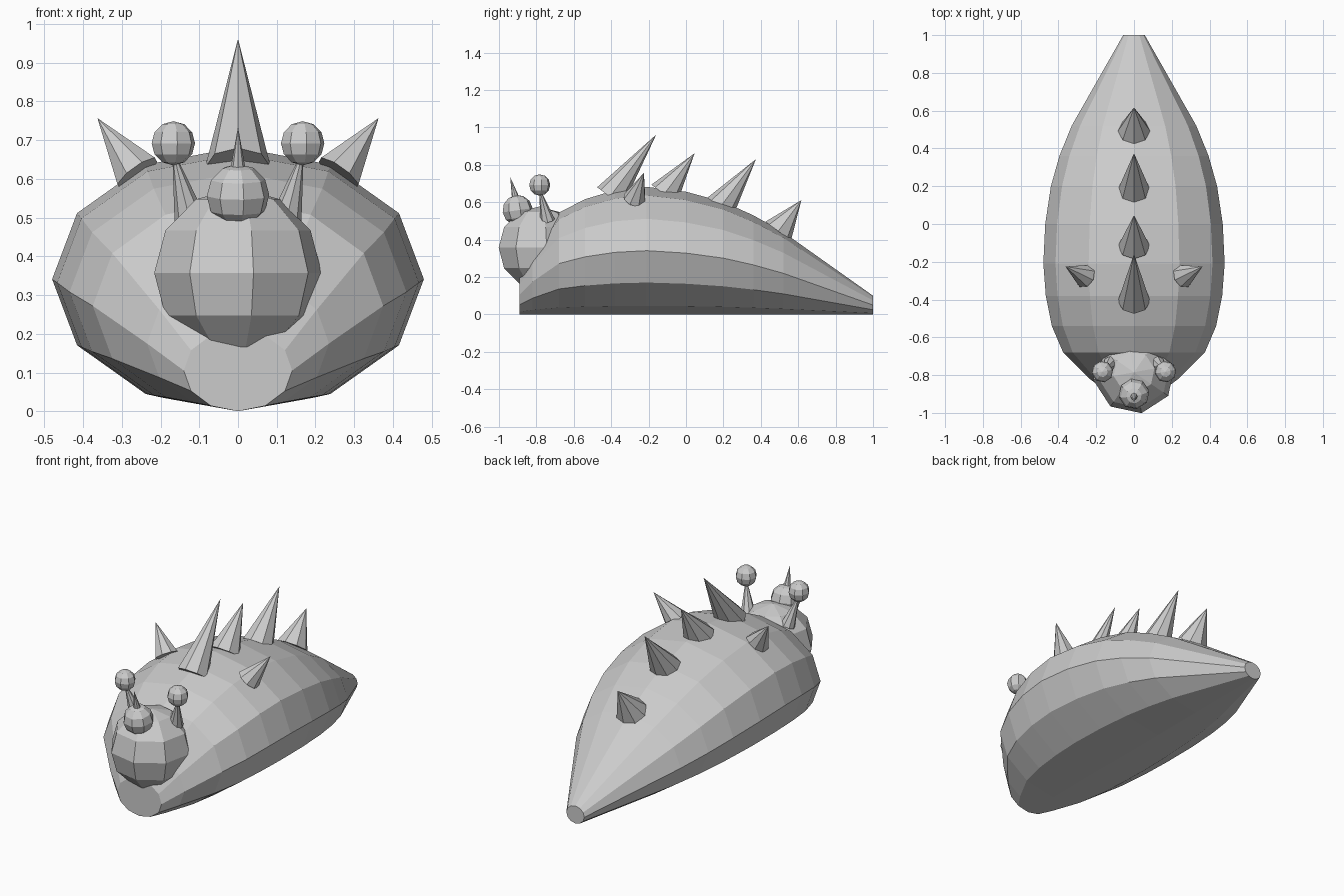
import bpy, bmesh, math
from mathutils import Vector, Matrix

if "Cube" in bpy.data.objects:
    bpy.data.objects.remove(bpy.data.objects["Cube"])

grey = bpy.data.materials.new("plain_grey")
grey.diffuse_color = (0.6, 0.6, 0.6, 1)
grey.use_nodes = True
grey.node_tree.nodes["Principled BSDF"].inputs["Base Color"].default_value = grey.diffuse_color


def finish(name, bm):
    bmesh.ops.recalc_face_normals(bm, faces=bm.faces)
    mesh = bpy.data.meshes.new(name)
    bm.to_mesh(mesh)
    bm.free()
    mesh.materials.append(grey)
    obj = bpy.data.objects.new(name, mesh)
    bpy.context.collection.objects.link(obj)
    return obj


def ball(name, centre, radius, turn=0.0, tilt=0.0):
    bm = bmesh.new()
    bmesh.ops.create_uvsphere(bm, u_segments=8, v_segments=6, radius=radius)
    rot = Matrix.Rotation(math.radians(tilt), 4, 'X') @ Matrix.Rotation(math.radians(turn), 4, 'Z')
    bmesh.ops.transform(bm, matrix=Matrix.Translation(centre) @ rot, verts=bm.verts)
    return finish(name, bm)


def spike(name, base, tip, radius):
    base, tip = Vector(base), Vector(tip)
    axis = tip - base
    bm = bmesh.new()
    bmesh.ops.create_cone(bm, cap_ends=True, segments=8, radius1=radius, radius2=0,
                          depth=axis.length)
    bmesh.ops.remove_doubles(bm, verts=bm.verts, dist=1e-5)
    rot = axis.to_track_quat('Z', 'Y').to_matrix().to_4x4()
    bmesh.ops.transform(bm, matrix=Matrix.Translation((base + tip) / 2) @ rot, verts=bm.verts)
    return finish(name, bm)


# Body: twelve-sided rings resting on the ground (y, half width, half height)
rings = [(-0.89, 0.14, 0.105), (-0.82, 0.235, 0.175), (-0.68, 0.375, 0.272),
         (-0.54, 0.435, 0.308), (-0.38, 0.467, 0.332), (-0.21, 0.48, 0.341),
         (0.0, 0.47, 0.328), (0.2, 0.44, 0.301), (0.36, 0.395, 0.265),
         (0.52, 0.33, 0.22), (1.0, 0.057, 0.05)]
bm = bmesh.new()
loops = []
for y, rx, rz in rings:
    loops.append([bm.verts.new((rx * math.sin(i * math.pi / 6), y,
                                rz - rz * math.cos(i * math.pi / 6))) for i in range(12)])
for a, b in zip(loops, loops[1:]):
    for i in range(12):
        j = (i + 1) % 12
        bm.faces.new((a[i], a[j], b[j], b[i]))
bm.faces.new(loops[0])
bm.faces.new(loops[-1])
finish("body", bm)

# Head and nose
ball("head", (0, -0.785, 0.357), 0.22, 10.5)
ball("nose_ball", (0, -0.9, 0.557), 0.082, 10.5, 8)
spike("nose_spike", (0, -0.905, 0.6), (0, -0.94, 0.735), 0.024)

# Eyes on stalks, and the shoulder spikes, on both sides
for side, s in (("left", -1), ("right", 1)):
    ball(side + "_eye", (s * 0.167, -0.782, 0.692), 0.057, 10.5)
    spike(side + "_eye_stalk", (s * 0.125, -0.74, 0.5), (s * 0.17, -0.785, 0.68), 0.04)
    spike(side + "_shoulder_spike", (s * 0.26, -0.275, 0.615), (s * 0.363, -0.225, 0.757), 0.064)

# Back spikes leaning to the tail (base y, base z, length)
lean = math.radians(36.7)
for n, (y, z, length) in enumerate([(-0.407, 0.629, 0.415), (-0.117, 0.643, 0.273),
                                    (0.183, 0.574, 0.32), (0.493, 0.445, 0.207)]):
    tip = (0, y + length * math.sin(lean), z + length * math.cos(lean))
    spike(f"back_spike_{n + 1}", (0, y, z), tip, 0.085)
